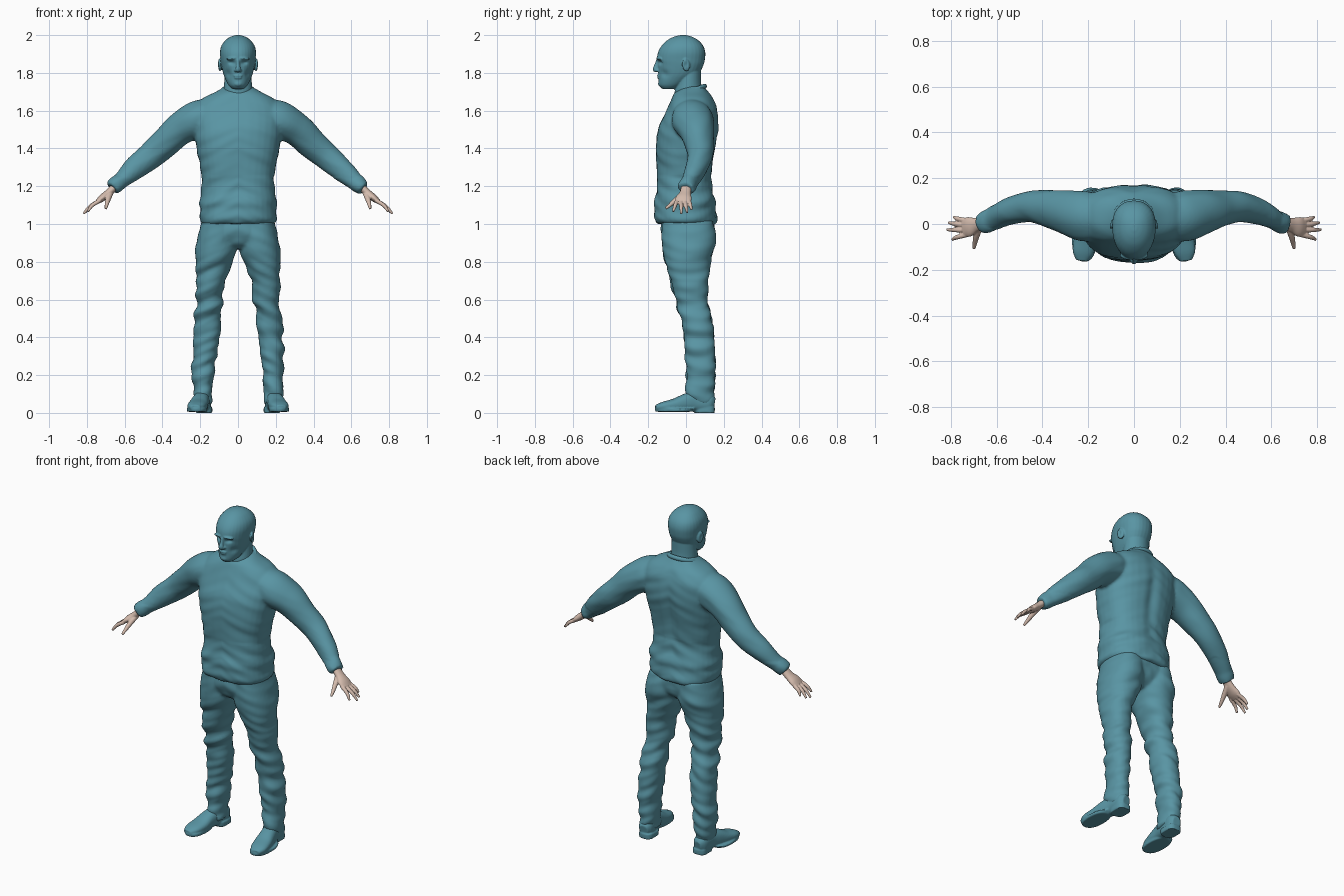
import bpy, bmesh, math
from mathutils import Vector, noise

if "Cube" in bpy.data.objects:
    bpy.data.objects.remove(bpy.data.objects["Cube"])


def material(name, colour):
    mat = bpy.data.materials.new(name)
    mat.use_nodes = True
    mat.diffuse_color = colour
    mat.node_tree.nodes["Principled BSDF"].inputs["Base Color"].default_value = colour
    return mat


TEAL = material("teal", (.1, .3, .37, 1))
SKIN = material("skin", (.66, .5, .42, 1))
X, Y, Z = Vector((1, 0, 0)), Vector((0, 1, 0)), Vector((0, 0, 1))


def smooth_rows(rows, steps=6):
    """Catmull-Rom interpolation through rows of any length."""
    pts = [Vector(r) for r in rows]
    pts = [pts[0] * 2 - pts[1]] + pts + [pts[-1] * 2 - pts[-2]]
    out = []
    for a, b, c, d in zip(pts, pts[1:], pts[2:], pts[3:]):
        for i in range(steps):
            t = i / steps
            out.append((b * 2 + (c - a) * t + (a * 2 - b * 5 + c * 4 - d) * t ** 2
                        + (b * 3 - a - c * 3 + d) * t ** 3) * .5)
    return out + [pts[-2]]


def tube(rows, side=1, ref=Y, upright=False, power=2, egg=0, sides=32):
    """Skin oval rings along rows of (x, y, z, radius_a, radius_b)."""
    rows = smooth_rows(rows)
    centres = [Vector((r[0] * side, r[1], r[2])) for r in rows]
    bm, rings = bmesh.new(), []
    for i, (c, r) in enumerate(zip(centres, rows)):
        ahead = centres[min(i + 1, len(rows) - 1)] - centres[max(i - 1, 0)]
        t = Z if upright else ahead.normalized()
        u = t.cross(ref).normalized()
        v = u.cross(t)
        ring = []
        for k in range(sides):
            a = math.tau * k / sides
            p, q = (math.copysign(abs(f) ** (2 / power), f) for f in (math.cos(a), math.sin(a)))
            ring.append(bm.verts.new(c + u * p * r[3] * (1 + egg * q) + v * q * r[4]))
        rings.append(ring)
    for low, high in zip(rings, rings[1:]):
        for k in range(sides):
            j = (k + 1) % sides
            bm.faces.new((low[k], low[j], high[j], high[k]))
    bm.faces.new(rings[0])
    bm.faces.new(rings[-1])
    bmesh.ops.recalc_face_normals(bm, faces=bm.faces)
    mesh = bpy.data.meshes.new("part")
    bm.to_mesh(mesh)
    bm.free()
    obj = bpy.data.objects.new("part", mesh)
    bpy.context.collection.objects.link(obj)
    return obj


def body(rows, side=1, **kw):
    """Upright form from rows of (z, x, half_width, front, back)."""
    return tube([(x, (f + b) / 2, z, w, (b - f) / 2) for z, x, w, f, b in rows],
                side, upright=True, **kw)


def ball(place, size, turn=(0, 0, 0)):
    bpy.ops.mesh.primitive_uv_sphere_add(location=place, rotation=turn)
    bpy.context.object.scale = size
    return bpy.context.object


def fuse(name, parts, mat, voxel, iterations=4):
    """Join parts and merge them into one soft skin."""
    bpy.ops.object.select_all(action="DESELECT")
    for p in parts:
        p.select_set(True)
    obj = bpy.context.view_layer.objects.active = parts[0]
    bpy.ops.object.join()
    bpy.ops.object.transform_apply(location=True, rotation=True, scale=True)
    remesh = obj.modifiers.new("merge", "REMESH")
    remesh.mode, remesh.voxel_size = "VOXEL", voxel
    soften = obj.modifiers.new("soften", "SMOOTH")
    soften.iterations = iterations
    for mod in (remesh.name, soften.name):
        bpy.ops.object.modifier_apply(modifier=mod)
    obj.name = obj.data.name = name
    obj.data.materials.clear()
    obj.data.materials.append(mat)
    bpy.ops.object.shade_smooth()
    return obj


def wrinkle(obj, amount):
    """Push cloth in and out in slanted folds."""
    normals = [v.normal.copy() for v in obj.data.vertices]
    for v, n in zip(obj.data.vertices, normals):
        x, y, z = v.co
        v.co += n * amount(z) * noise.noise(Vector((x * 6, y * 6, z * 20 + abs(x) * 9)))


def dent(obj, place, size, push):
    """Move the surface near a place with a soft falloff."""
    for v in obj.data.vertices:
        d = v.co - Vector(place)
        fall = math.exp(-sum((a / s) ** 2 for a, s in zip(d, size)))
        v.co += Vector(push) * fall


# Sweater: trunk, sleeves and cuffs
parts = [body([
    (1, 0, .195, -.155, .16), (1.03, 0, .206, -.17, .166), (1.08, 0, .2, -.166, .156),
    (1.12, 0, .206, -.168, .158), (1.19, 0, .19, -.154, .138), (1.3, 0, .2, -.155, .14),
    (1.4, 0, .22, -.16, .155), (1.5, 0, .235, -.147, .172), (1.6, 0, .235, -.105, .168),
    (1.66, 0, .195, -.078, .145), (1.7, 0, .12, -.055, .12), (1.73, 0, .07, 0, .1)], power=2.4)]
for s in (1, -1):
    parts.append(tube([
        (.14, .03, 1.58, .09, .1), (.22, .035, 1.55, .1, .11), (.31, .055, 1.5, .088, .095),
        (.39, .07, 1.425, .08, .077), (.46, .075, 1.365, .073, .067),
        (.54, .055, 1.3, .063, .058), (.61, .025, 1.235, .047, .048),
        (.64, .01, 1.21, .042, .043), (.66, 0, 1.19, .038, .042)], s))
    parts.append(tube([(.625, .018, 1.222, .046, .047), (.645, .008, 1.205, .046, .048),
                       (.665, 0, 1.188, .04, .044)], s))
sweater = fuse("sweater", parts, TEAL, .009)
dent(sweater, (0, .17, 1.4), (.03, .08, .2), (0, -.012, 0))
wrinkle(sweater, lambda z: .01 if z < 1.25 else .005)

# Collar band, higher at the nape
bpy.ops.mesh.primitive_torus_add(major_radius=.083, minor_radius=.013, major_segments=48,
                                 location=(0, .02, 1.7), rotation=(.36, 0, 0))
collar = bpy.context.object
collar.name = "collar"
collar.data.materials.append(TEAL)
bpy.ops.object.shade_smooth()

# Trousers: hips and two legs
parts = [body([(1.03, 0, .185, -.13, .14), (.95, 0, .2, -.13, .145),
               (.9, 0, .16, -.11, .12), (.87, 0, .09, -.07, .08)], power=2.4)]
for s in (1, -1):
    parts.append(body([
        (1.02, .1, .092, -.13, .145), (.92, .11, .107, -.13, .158), (.85, .118, .108, -.12, .145),
        (.8, .128, .097, -.11, .13), (.7, .143, .08, -.08, .12), (.6, .152, .069, -.055, .115),
        (.5, .163, .069, -.03, .135), (.4, .168, .068, -.01, .15), (.2, .186, .058, 0, .156),
        (.1, .186, .051, 0, .147), (.05, .184, .048, .01, .14)], s, power=2.2))
trousers = fuse("trousers", parts, TEAL, .009)
wrinkle(trousers, lambda z: .016 if z < .65 else .016 - .03 * min(z - .65, .3))

for s, label in ((1, "left"), (-1, "right")):
    # Shoe with a heel block and a thin sole
    shoe = [tube([
        (.18, .15, .05, .03, .025), (.183, .12, .055, .05, .042), (.19, .05, .06, .055, .043),
        (.2, 0, .055, .047, .046), (.21, -.06, .042, .034, .051), (.222, -.12, .034, .025, .047),
        (.228, -.16, .028, .014, .026)], s, ref=X, power=2.4)]
    shoe.append(body([(0, .18, .044, .045, .152), (.03, .18, .044, .04, .153)], s, power=3))
    shoe.append(body([(.006, .217, .053, -.162, .03), (.024, .217, .055, -.166, .05)], s, power=2.4))
    fuse(label + "_shoe", shoe, TEAL, .005, 2)

    # Hand: palm, four spread fingers and a thumb
    hand = [tube([(.64, .004, 1.21, .02, .027), (.685, -.003, 1.165, .02, .03),
                  (.72, -.012, 1.137, .019, .043), (.745, -.017, 1.117, .012, .04)], s)]
    for base, tip, x, z in ((.015, .03, .788, 1.075), (-.006, .006, .81, 1.06),
                            (-.027, -.025, .818, 1.054), (-.047, -.068, .795, 1.066)):
        hand.append(tube([(.73, base, 1.125, .011, .011),
                          (x / 2 + .375, (base + tip) / 2, z / 2 + .565, .01, .01),
                          (x, tip, z, .006, .006)], s, sides=16))
    hand.append(tube([(.675, -.005, 1.165, .016, .016), (.688, -.05, 1.13, .014, .014),
                      (.696, -.085, 1.1, .01, .01), (.7, -.108, 1.082, .007, .007)], s, sides=16))
    fuse(label + "_hand", hand, SKIN, .0035, 2)

# Head: skull, neck, nose, brow, lips and ears
parts = [
    body([(1.715, 0, .03, -.125, -.06), (1.735, 0, .05, -.143, -.02), (1.77, 0, .068, -.145, .03),
          (1.8, 0, .079, -.147, .07), (1.84, 0, .088, -.149, .092), (1.87, 0, .092, -.154, .1),
          (1.91, 0, .095, -.148, .102), (1.945, 0, .087, -.128, .09), (1.975, 0, .064, -.096, .062),
          (1.992, 0, .038, -.062, .03), (2, 0, .012, -.03, 0)], power=2.2, egg=.08),
    body([(1.64, 0, .08, -.055, .09), (1.7, 0, .076, -.06, .086),
          (1.75, 0, .073, -.05, .08), (1.82, 0, .07, -.04, .08)]),
    tube([(0, -.148, 1.87, .009, .01), (0, -.156, 1.84, .01, .012), (0, -.161, 1.82, .015, .015),
          (0, -.154, 1.807, .014, .01)], sides=16),
    ball((0, -.145, 1.785), (.024, .008, .006)), ball((0, -.144, 1.774), (.021, .008, .006)),
    ball((0, -.136, 1.742), (.022, .012, .014))]
for s in (1, -1):
    parts += [ball((s * .096, 0, 1.842), (.009, .022, .034), (.15, 0, s * .3)),
              ball((s * .033, -.142, 1.876), (.03, .014, .008), (0, s * .1, s * .25)),
              ball((s * .013, -.152, 1.813), (.008, .01, .008))]
head = fuse("head", parts, TEAL, .004, 3)
for s in (1, -1):
    dent(head, (s * .034, -.145, 1.855), (.018, .04, .011), (0, .014, 0))
    dent(head, (s * .055, -.12, 1.795), (.018, .04, .02), (-s * .005, .006, 0))
    dent(head, (s * .106, 0, 1.843), (.006, .01, .016), (-s * .006, 0, 0))
